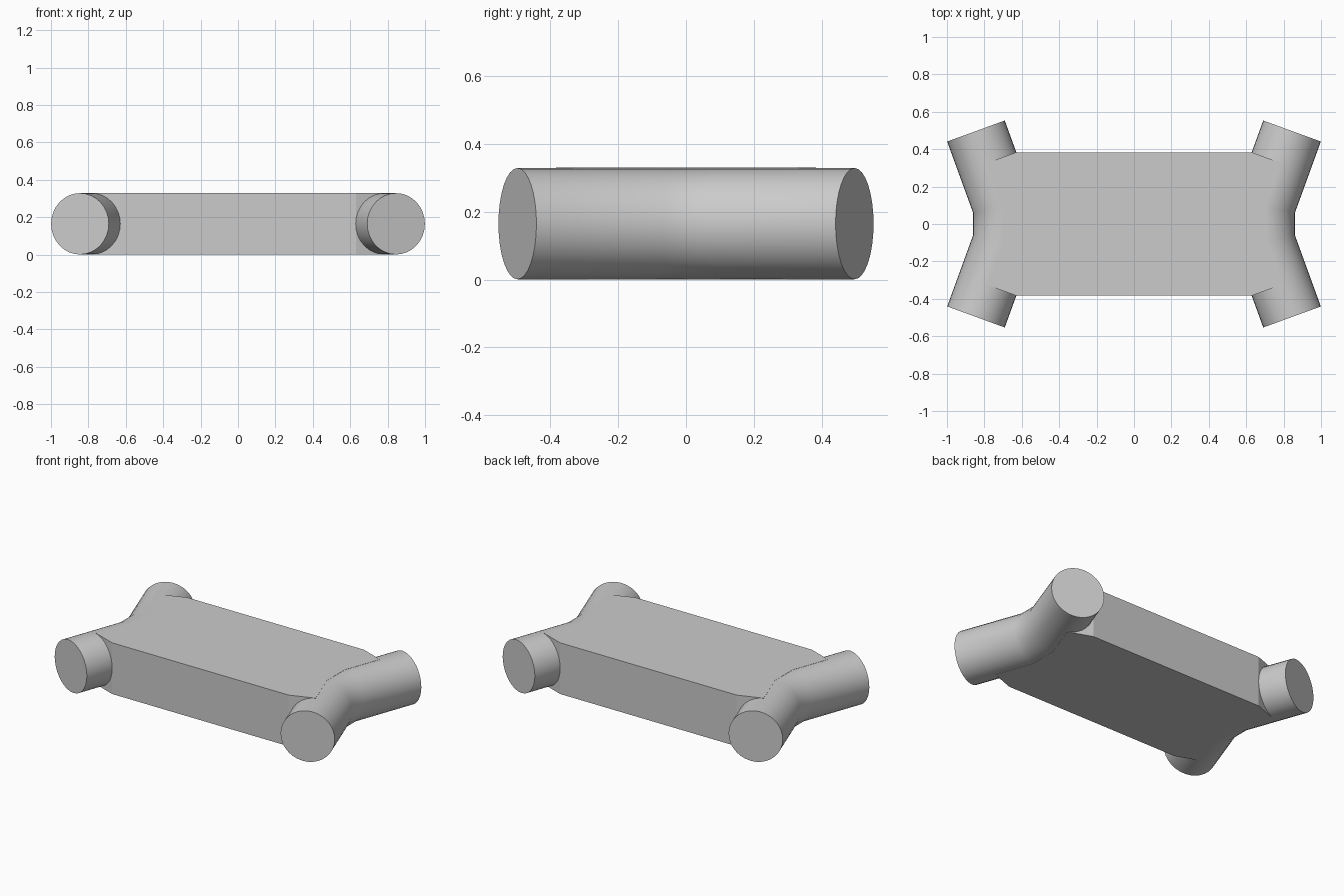
import bpy
import bmesh
from math import sin, cos, tan, radians, tau

if "Cube" in bpy.data.objects:
    bpy.data.objects.remove(bpy.data.objects["Cube"])

RADIUS = 0.164
HEIGHT = 0.33
SIDES = 32
TILT = radians(20)

# Single plain grey
grey = bpy.data.materials.new("plain_grey")
grey.use_nodes = True
colour = (0.6, 0.6, 0.6, 1)
grey.diffuse_color = colour
grey.node_tree.nodes["Principled BSDF"].inputs["Base Color"].default_value = colour


def finish(name, bm):
    bmesh.ops.recalc_face_normals(bm, faces=bm.faces)
    mesh = bpy.data.meshes.new(name)
    bm.to_mesh(mesh)
    bm.free()
    mesh.materials.append(grey)
    obj = bpy.data.objects.new(name, mesh)
    bpy.context.collection.objects.link(obj)
    return obj


def bent_tube(name, side):
    # Rings: x, y, ring turn angle, widening at the mitred bends
    end_x, end_y, bend_x, bend_y = 0.845, 0.497, 0.697, 0.09
    stations = [(end_x, -end_y, TILT, 1), (bend_x, -bend_y, TILT / 2, 1 / cos(TILT / 2)),
                (bend_x, bend_y, -TILT / 2, 1 / cos(TILT / 2)), (end_x, end_y, -TILT, 1)]
    bm = bmesh.new()
    rings = []
    for x, y, turn, widen in stations:
        ring = []
        for i in range(SIDES):
            a = tau * i / SIDES
            across = RADIUS * widen * cos(a)
            ring.append(bm.verts.new((side * (x + across * cos(turn)), y + across * sin(turn),
                                      HEIGHT / 2 + RADIUS * sin(a))))
        rings.append(ring)
    for r, s in zip(rings, rings[1:]):
        for i in range(SIDES):
            j = (i + 1) % SIDES
            bm.faces.new((r[i], r[j], s[j], s[i]))
    bm.faces.new(rings[0])
    bm.faces.new(rings[-1])
    obj = finish(name, bm)
    bpy.ops.object.select_all(action='DESELECT')
    obj.select_set(True)
    bpy.context.view_layer.objects.active = obj
    bpy.ops.object.shade_smooth_by_angle(angle=radians(30))


# Flat slab whose corners turn square to the tubes and end on their centre lines
corner = [(0.63, 0.383), (0.784, 0.383 - 0.154 * tan(TILT)), (0.697, 0.09)]
outline = corner + [(x, -y) for x, y in reversed(corner)]
outline += [(-x, y) for x, y in reversed(outline)]
bm = bmesh.new()
base = bm.faces.new([bm.verts.new((x, y, 0)) for x, y in outline])
top = bmesh.ops.extrude_face_region(bm, geom=[base], use_keep_orig=True)["geom"]
bmesh.ops.translate(bm, vec=(0, 0, HEIGHT), verts=[v for v in top if isinstance(v, bmesh.types.BMVert)])
finish("centre_slab", bm)

bent_tube("left_tube", 1)
bent_tube("right_tube", -1)
